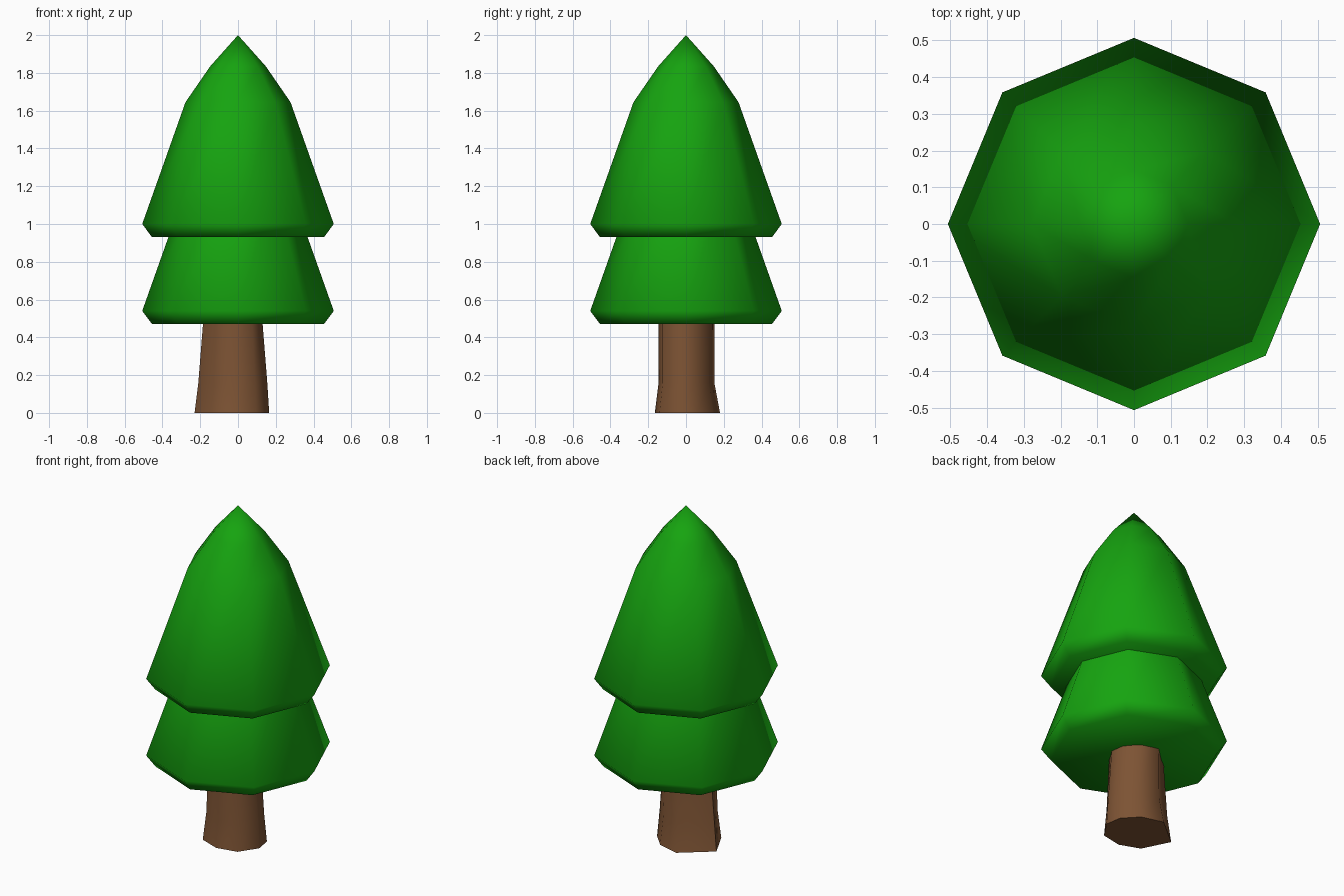
import bpy, bmesh
from math import cos, sin, pi, radians

if "Cube" in bpy.data.objects:
    bpy.data.objects.remove(bpy.data.objects["Cube"])


def material(name, color):
    m = bpy.data.materials.new(name)
    m.diffuse_color = (*color, 1)
    m.use_nodes = True
    m.node_tree.nodes["Principled BSDF"].inputs["Base Color"].default_value = m.diffuse_color
    return m


def loft(name, rings, mat, tip=None):
    """Skin equal-sized rings of points, cap the bottom, end in a tip or a cap."""
    bm = bmesh.new()
    loops = [[bm.verts.new(p) for p in ring] for ring in rings]
    n = len(loops[0])
    for a, b in zip(loops, loops[1:]):
        for i in range(n):
            j = (i + 1) % n
            bm.faces.new((a[i], a[j], b[j], b[i]))
    bm.faces.new(loops[0][::-1])
    if tip:
        t = bm.verts.new(tip)
        for i in range(n):
            bm.faces.new((loops[-1][i], loops[-1][(i + 1) % n], t))
    else:
        bm.faces.new(loops[-1])
    bmesh.ops.recalc_face_normals(bm, faces=bm.faces)
    me = bpy.data.meshes.new(name)
    bm.to_mesh(me)
    bm.free()
    me.materials.append(mat)
    me.shade_smooth()
    ob = bpy.data.objects.new(name, me)
    bpy.context.collection.objects.link(ob)
    return ob


green = material("leaf_green", (0.008, 0.37, 0.005))
brown = material("bark_brown", (0.205, 0.087, 0.034))

# Two identical eight-sided foliage tiers, the lower one tucked into the upper
profile = [(0.455, 0.0), (0.507, 0.07), (0.278, 0.715), (0.147, 0.905)]
for name, base in (("upper_foliage", 0.93), ("lower_foliage", 0.47)):
    rings = [[(r * cos(i * pi / 4), r * sin(i * pi / 4), base + z) for i in range(8)]
             for r, z in profile]
    loft(name, rings, green, tip=(0, 0, base + 1.07))

# Irregular trunk: one outline, rescaled to (z, x min, x max, y min, y max)
outline = [(-0.15, -0.12), (-0.03, -0.165), (0.095, -0.14), (0.165, -0.035),
           (0.15, 0.06), (0.07, 0.145), (-0.06, 0.18), (-0.23, 0.04)]
levels = [(0.0, -0.23, 0.165, -0.165, 0.18),
          (0.16, -0.21, 0.155, -0.145, 0.15),
          (0.6, -0.175, 0.12, -0.145, 0.15)]
rings = [[(x0 + (x + 0.23) / 0.395 * (x1 - x0),
           y0 + (y + 0.165) / 0.345 * (y1 - y0), z) for x, y in outline]
         for z, x0, x1, y0, y1 in levels]
trunk = loft("trunk", rings, brown)
bpy.context.view_layer.objects.active = trunk
trunk.select_set(True)
bpy.ops.object.shade_smooth_by_angle(angle=radians(65))
